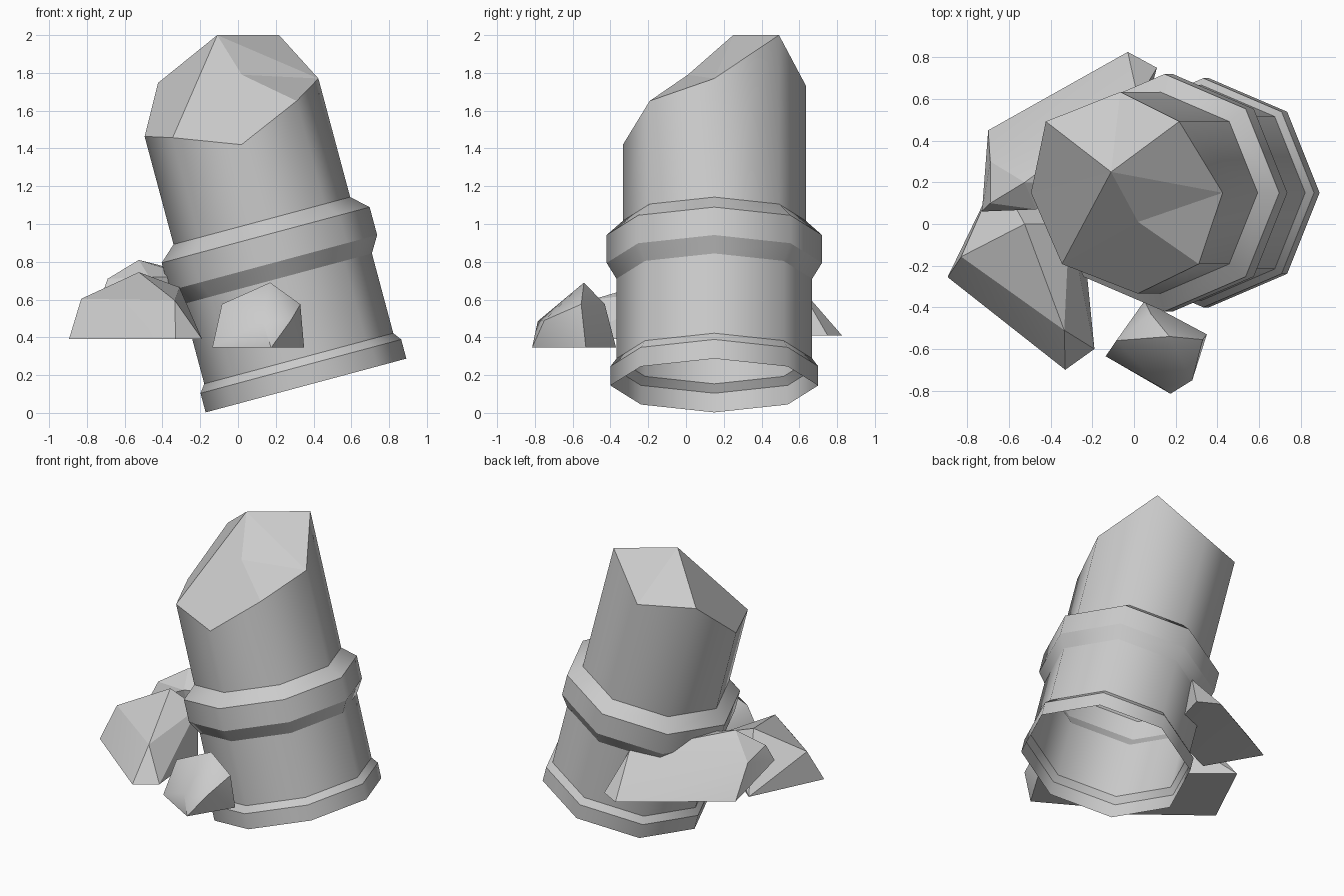
import bpy, bmesh, math
from mathutils import Matrix, Vector

if "Cube" in bpy.data.objects:
    bpy.data.objects.remove(bpy.data.objects["Cube"])

stone = bpy.data.materials.new("grey stone")
stone.diffuse_color = (0.6, 0.6, 0.6, 1)
stone.use_nodes = True
stone.node_tree.nodes["Principled BSDF"].inputs["Base Color"].default_value = stone.diffuse_color


def make_object(name, bm):
    mesh = bpy.data.meshes.new(name)
    bm.to_mesh(mesh)
    bm.free()
    mesh.materials.append(stone)
    ob = bpy.data.objects.new(name, mesh)
    bpy.context.collection.objects.link(ob)
    return ob


# Leaning octagonal column: open at the foot, broken at the top
SIDES = 8
LEAN = Matrix.Translation((0.36, 0.15, 0.145)) @ Matrix.Rotation(math.radians(-15), 4, 'Y')
PROFILE = [(0.55, 0), (0.55, 0.105), (0.518, 0.148), (0.518, 0.585),
           (0.57, 0.672), (0.57, 0.825), (0.484, 0.903)]      # radius, height
BROKEN = [1.553, 1.829, 1.645, 1.75, 1.495, 1.45, 1.32, 1.468]  # rim height per corner

bm = bmesh.new()


def ring(radius, heights):
    verts = []
    for i, h in enumerate(heights):
        a = math.tau * i / SIDES
        verts.append(bm.verts.new(LEAN @ Vector((radius * math.cos(a), radius * math.sin(a), h))))
    return verts


rings = [ring(r, [h] * SIDES) for r, h in PROFILE] + [ring(0.484, BROKEN)]
for low, high in zip(rings, rings[1:]):
    for i in range(SIDES):
        j = (i + 1) % SIDES
        bm.faces.new((low[i], low[j], high[j], high[i])).smooth = True
for loop in rings:
    for i in range(SIDES):
        edge = bm.edges.get((loop[i], loop[(i + 1) % SIDES]))
        edge.smooth = False

# Fractured cap with a peak and a lower shoulder
peak = bm.verts.new((-0.11, 0.25, 2.0))
shoulder = bm.verts.new((0.02, 0.01, 1.79))
rim = rings[-1]
for a, b in ((0, 1), (1, 2), (2, 3), (3, 4), (4, 5)):
    bm.faces.new((rim[a], rim[b], peak))
for a, b in ((5, 6), (6, 7), (7, 0)):
    bm.faces.new((rim[a], rim[b], shoulder))
bm.faces.new((rim[5], shoulder, peak))
bm.faces.new((rim[0], peak, shoulder))
make_object("broken_column", bm)


# Chunks of rubble as convex blocks
def rock(name, points, angle):
    bm = bmesh.new()
    for p in points:
        bm.verts.new(p)
    hull = bmesh.ops.convex_hull(bm, input=bm.verts[:])
    loose = {v for v in hull["geom_interior"] + hull["geom_unused"]
             if isinstance(v, bmesh.types.BMVert)}
    bmesh.ops.delete(bm, geom=list(loose), context='VERTS')
    bmesh.ops.recalc_face_normals(bm, faces=bm.faces[:])
    ob = make_object(name, bm)
    bpy.ops.object.select_all(action='DESELECT')
    ob.select_set(True)
    bpy.context.view_layer.objects.active = ob
    bpy.ops.object.shade_smooth_by_angle(angle=math.radians(angle))


rock("small_rubble", [
    (0.05, -0.37, 0.345), (0.35, -0.53, 0.345), (0.175, -0.815, 0.345), (-0.136, -0.635, 0.345),
    (0.08, -0.43, 0.575), (0.33, -0.555, 0.575), (0.28, -0.75, 0.49), (0.13, -0.785, 0.485),
    (-0.085, -0.56, 0.576), (0.17, -0.54, 0.69)], 40)

rock("large_rubble", [
    (-0.895, -0.255, 0.39), (-0.33, -0.70, 0.39), (-0.19, -0.60, 0.39), (-0.24, -0.1, 0.39),
    (-0.655, 0.24, 0.39), (-0.83, -0.157, 0.604), (-0.335, -0.51, 0.596),
    (-0.31, 0.0, 0.665), (-0.525, 0.0, 0.745)], 15)

rock("rear_rubble", [
    (-0.03, 0.826, 0.41), (0.11, 0.75, 0.41), (-0.70, 0.45, 0.45), (-0.69, 0.30, 0.66),
    (-0.73, 0.06, 0.60), (-0.69, 0.10, 0.71), (-0.525, 0.20, 0.81), (-0.47, 0.07, 0.72),
    (-0.25, 0.20, 0.72), (0.02, 0.60, 0.67), (0.0, 0.35, 0.41), (-0.45, 0.15, 0.41)], 15)
